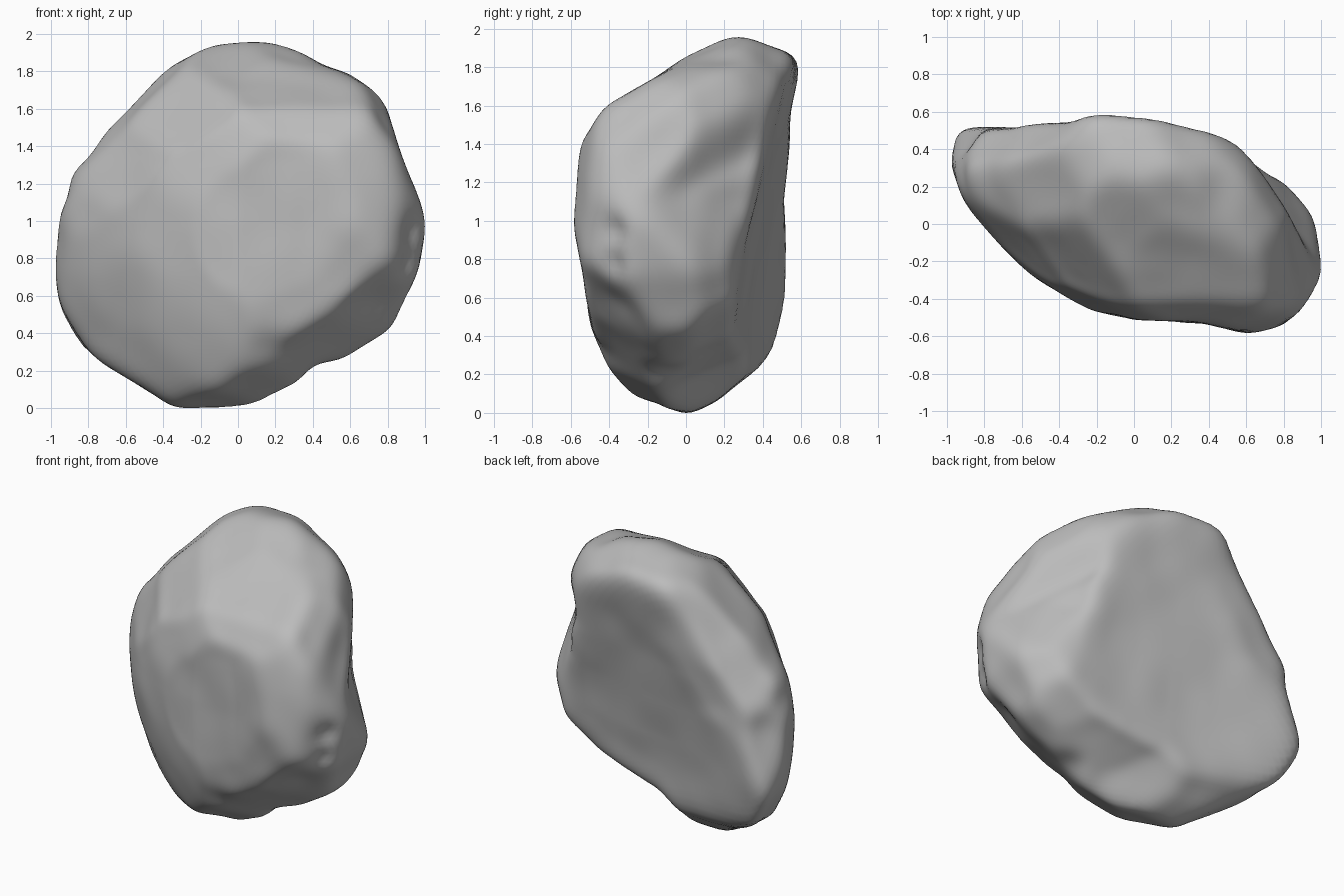
import bpy
import bmesh
import math
from mathutils import Vector, noise

cube = bpy.data.objects.get("Cube")
if cube:
    bpy.data.objects.remove(cube, do_unlink=True)

# Outline profiles around the rock's middle, one for each carving direction
FRONT = [(0, .99), (.3, .98), (.42, .87), (.7, .77), (.8, .63), (.86, .4), (.96, .18),
         (1, .02), (.96, -.25), (.82, -.54), (.57, -.72), (.4, -.75), (.22, -.94),
         (-.36, -.98), (-.57, -.83), (-.78, -.71), (-.95, -.42), (-1, -.18), (-.99, -.02),
         (-.88, .2), (-.93, .27), (-.81, .35), (-.63, .6), (-.4, .83), (-.15, .97)]
SIDE = [(.22, .99), (.42, .96), (.56, .9), (.6, .8), (.54, .6), (.51, .1), (.54, -.1),
        (.54, -.5), (.47, -.66), (.28, -.8), (.15, -.92), (.02, -.98), (-.34, -.85),
        (-.49, -.58), (-.53, -.3), (-.58, -.02), (-.6, .2), (-.55, .42), (-.42, .62),
        (-.34, .67), (-.15, .78), (0, .88)]
TOP = [(-1, .4), (-.95, .53), (-.8, .55), (-.7, .51), (-.4, .55), (-.2, .6), (.2, .55),
       (.4, .5), (.55, .42), (.68, .28), (.85, .2), (.97, .05), (1, -.3), (.9, -.48),
       (.75, -.58), (.58, -.59), (.4, -.53), (0, -.51), (-.25, -.45), (-.5, -.35),
       (-.8, -.05), (-.92, .14)]
FRONT_CORNER = [(.12, 1.04), (.37, .97), (.6, .78), (.72, .56), (.7, .06), (.76, -.16),
                (.82, -.4), (.75, -.6), (.54, -.79), (.21, -.93), (-.15, -.94),
                (-.33, -.86), (-.49, -.67), (-.61, -.31), (-.7, .03), (-.69, .22),
                (-.61, .46), (-.45, .66), (-.23, .85), (-.05, 1)]
BACK_CORNER = [(-.44, .89), (-.16, .87), (.21, .73), (.49, .4), (.64, 0), (.7, -.37),
               (.67, -.69), (.52, -.92), (.29, -.99), (.02, -.92), (-.16, -.72),
               (-.54, -.51), (-.75, -.28), (-.82, -.03), (-.73, .22), (-.68, .37),
               (-.72, .62), (-.62, .81)]
UNDER_CORNER = [(.02, 1.04), (.32, 1.01), (.52, .92), (.65, .65), (.81, .34), (.95, .09),
                (.95, -.03), (1.05, -.4), (.97, -.61), (.72, -.77), (.27, -.98),
                (-.05, -.93), (-.34, -.78), (-.68, -.48), (-.96, -.16), (-1, .19),
                (-.93, .43), (-.77, .65), (-.58, .85), (-.31, .96)]
TURN, TILT = math.radians(35), math.radians(20)


def axes(side, depth, tilt):
    """Right and up vectors for carving along a tilted corner direction."""
    h = Vector((side * math.sin(TURN), depth * math.cos(TURN), 0))
    right = Vector((-h.y, h.x, 0))
    up = Vector((0, 0, math.cos(tilt))) - h * math.sin(tilt)
    return right, up


X, Y, Z = Vector((1, 0, 0)), Vector((0, 1, 0)), Vector((0, 0, 1))
CARVES = [(FRONT, X, Z), (SIDE, Y, Z), (TOP, X, Y),
          (FRONT_CORNER, *axes(1, -1, TILT)),
          (BACK_CORNER, *axes(-1, 1, TILT)),
          (UNDER_CORNER, *axes(1, 1, -TILT))]


def reach(profile, u, v):
    """Distance along (u, v) to the outline."""
    best = 9.0
    for i, (ax, ay) in enumerate(profile):
        bx, by = profile[i - 1]
        ex, ey = bx - ax, by - ay
        det = u * ey - v * ex
        if abs(det) < 1e-9:
            continue
        t = (ax * ey - ay * ex) / det
        s = (ax * v - ay * u) / det
        if t > 0 and -1e-6 <= s <= 1 + 1e-6:
            best = min(best, t)
    return best


def between_faces(p):
    """True between the domed front and the tilted, slightly hollow back."""
    s = (p.x - .1) ** 2 + .75 * (p.z + .03) ** 2
    front = -.54 - .22 * p.x + .3 * s + .15 * s * s
    back = .4 - .16 * p.x + .18 * p.z + .06 * (p.x ** 2 + p.z ** 2)
    return front < p.y < back


def clip(d, far):
    """Shorten a ray until its end lies between the two broad faces."""
    if between_faces(d * far):
        return far
    near = 0.0
    for _ in range(18):
        mid = (near + far) / 2
        if between_faces(d * mid):
            near = mid
        else:
            far = mid
    return near


# Rock body: a sphere carved by the outlines and the two broad faces
bm = bmesh.new()
bmesh.ops.create_icosphere(bm, subdivisions=6, radius=1)
for v in bm.verts:
    d = v.co.normalized()
    r = min(reach(p, d.dot(right), d.dot(up)) for p, right, up in CARVES)
    v.co = d * clip(d, r)

# Round the edges: each smoothing pass is followed by one that restores volume
for step in range(60):
    bmesh.ops.smooth_vert(bm, verts=bm.verts, factor=-.5 if step % 2 else .5,
                          use_axis_x=True, use_axis_y=True, use_axis_z=True)

# Weathering: soft lumps, small chips and a hollow under the left side
CHIPS = [((.93, -.36, -.02), .07, .03), ((.92, -.38, -.2), .07, .03),
         ((.78, -.4, -.45), .1, .03), ((.18, -.42, -.62), .12, .03),
         ((.55, -.02, -.6), .2, .03)]
bm.normal_update()
moves = []
for v in bm.verts:
    push = .01 * noise.noise(v.co * 3.5)
    for centre, size, depth in CHIPS:
        push -= depth * math.exp(-((v.co - Vector(centre)).length / size) ** 2)
    moves.append(v.normal * push)
for v, move in zip(bm.verts, moves):
    v.co += move

# Stand the rock on the ground
lift = -min(v.co.z for v in bm.verts)
bmesh.ops.translate(bm, verts=bm.verts, vec=(0, 0, lift))

mesh = bpy.data.meshes.new("rock")
bm.to_mesh(mesh)
bm.free()
rock = bpy.data.objects.new("rock", mesh)
bpy.context.collection.objects.link(rock)

# Plain stone colour
stone = bpy.data.materials.new("stone_grey")
stone.use_nodes = True
colour = (.5, .5, .5, 1)
stone.diffuse_color = colour
stone.node_tree.nodes["Principled BSDF"].inputs["Base Color"].default_value = colour
mesh.materials.append(stone)

bpy.ops.object.select_all(action='DESELECT')
rock.select_set(True)
bpy.context.view_layer.objects.active = rock
bpy.ops.object.shade_smooth_by_angle(angle=math.radians(40))
